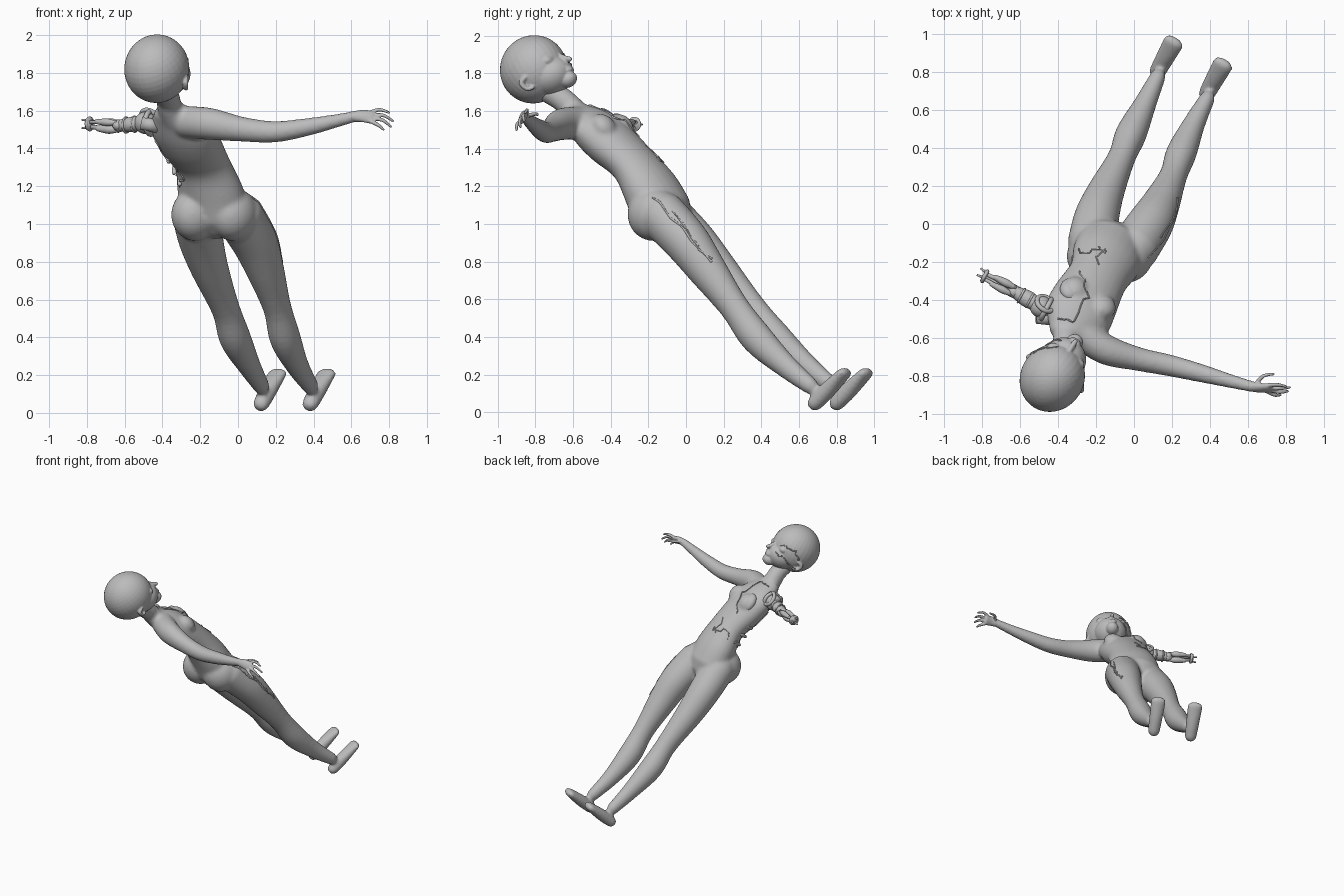
import bpy, bmesh, math, random
from mathutils import Vector, Matrix

random.seed(4)
cube = bpy.data.objects.get("Cube")
if cube:
    bpy.data.objects.remove(cube)

grey = bpy.data.materials.new("plain grey")
grey.use_nodes = True
grey.diffuse_color = (0.5, 0.5, 0.5, 1)
grey.node_tree.nodes["Principled BSDF"].inputs["Base Color"].default_value = (0.5, 0.5, 0.5, 1)

# Body frame: side, forward and along the leaning spine
SIDE = Vector((0.83, -0.55, 0)).normalized()
FRONT = Vector((0.44, 0.63, 0.65)).normalized()
SPINE = SIDE.cross(FRONT).normalized()


def catmull(a, b, c, d, t):
    return 0.5 * (2 * b + (c - a) * t + (2 * a - 5 * b + 4 * c - d) * t * t
                  + (3 * b - a - 3 * c + d) * t ** 3)


def loft(bm, points, side=SIDE, steps=5, segs=24):
    """Closed tube through (x, y, z, half width, half depth), with rounded ends."""
    pts = [Vector(p if len(p) == 5 else (*p, p[3])) for p in points]
    path = []
    for i in range(len(pts) - 1):
        a, d = pts[max(i - 1, 0)], pts[min(i + 2, len(pts) - 1)]
        path += [catmull(a, pts[i], pts[i + 1], d, k / steps) for k in range(steps)]
    path.append(pts[-1])
    for end, inner in ((0, 1), (-1, -2)):
        out = (path[end].xyz - path[inner].xyz).normalized()
        base, cap = path[end].copy(), []
        for deg in (35, 65):
            c, s = math.cos(math.radians(deg)), math.sin(math.radians(deg))
            r = min(base[3], base[4])
            cap.append(Vector((*(base.xyz + out * r * s), base[3] * c, base[4] * c)))
        path = cap[::-1] + path if end == 0 else path + cap
    rings = []
    for i, p in enumerate(path):
        t = (path[min(i + 1, len(path) - 1)].xyz - path[max(i - 1, 0)].xyz).normalized()
        u = (side - t * side.dot(t)).normalized()
        v = t.cross(u)
        rings.append([bm.verts.new(p.xyz + u * p[3] * math.cos(a) + v * p[4] * math.sin(a))
                      for a in (math.tau * k / segs for k in range(segs))])
    for r, q in zip(rings, rings[1:]):
        for k in range(segs):
            n = (k + 1) % segs
            bm.faces.new((r[k], r[n], q[n], q[k]))
    bm.faces.new(rings[0][::-1])
    bm.faces.new(rings[-1])


def ball(bm, centre, size, axes=(SIDE, FRONT, SPINE)):
    """Ellipsoid with its radii measured along the given axes."""
    m = Matrix([a * s for a, s in zip(axes, size)]).transposed().to_4x4()
    m.translation = centre
    bmesh.ops.create_uvsphere(bm, u_segments=32, v_segments=20, radius=1, matrix=m)


def finish(name, bm, voxel=0, smooth=6):
    bmesh.ops.recalc_face_normals(bm, faces=bm.faces)
    for f in bm.faces:
        f.smooth = True
    mesh = bpy.data.meshes.new(name)
    bm.to_mesh(mesh)
    bm.free()
    mesh.materials.append(grey)
    ob = bpy.data.objects.new(name, mesh)
    bpy.context.collection.objects.link(ob)
    if voxel:
        rm = ob.modifiers.new("blend", 'REMESH')
        rm.mode, rm.voxel_size, rm.use_smooth_shade = 'VOXEL', voxel, True
        sm = ob.modifiers.new("soften", 'SMOOTH')
        sm.factor, sm.iterations = 0.5, smooth
    return ob


# Body: torso, neck, limbs and feet blended into one skin
bm = bmesh.new()
loft(bm, [(-.12, -.13, 1.07, .19, .15), (-.15, -.19, 1.19, .185, .135), (-.19, -.28, 1.32, .16, .113),
          (-.255, -.4, 1.43, .178, .122), (-.3, -.49, 1.51, .18, .11), (-.335, -.57, 1.57, .125, .075)])
loft(bm, [(-.33, -.56, 1.55, .095, .07), (-.36, -.61, 1.615, .068), (-.37, -.655, 1.66, .064),
          (-.39, -.73, 1.71, .068)])
loft(bm, [(-.28, -.57, 1.54, .085), (-.15, -.66, 1.53, .085, .08), (.02, -.71, 1.502, .066, .063),
          (.19, -.745, 1.488, .057), (.36, -.787, 1.512, .048), (.52, -.83, 1.546, .036),
          (.62, -.855, 1.57, .03)], Vector((0, 0, 1)))
for s in (1, -1):
    ball(bm, Vector((-.27, -.44, 1.465)) + SIDE * s * .085 + FRONT * .082, (.07, .055, .075))
    ball(bm, Vector((-.125, -.165, 1.05)) + Vector((.1, -.012, 0)) * s, (.122, .14, .14))
LEGS = {
    "left": [(0, -.13, 1.05, .13), (.085, 0, .91, .122), (.143, .11, .76, .1, .105),
             (.207, .255, .56, .073, .08), (.25, .375, .395, .08, .087),
             (.315, .525, .25, .059, .064), (.385, .66, .14, .042, .046)],
    "right": [(-.225, -.1, 1.05, .125), (-.195, .04, .91, .118), (-.148, .17, .76, .098, .103),
              (-.065, .35, .55, .073, .08), (-.015, .475, .395, .082, .087),
              (.06, .635, .25, .059, .064), (.125, .775, .14, .042, .046)]}
for leg in LEGS.values():
    loft(bm, leg)
    x, y, z = leg[-1][:3]
    loft(bm, [(x - .002, y + .026, z - .092, .045, .042), (x + .036, y + .095, z - .02, .05, .044),
              (x + .084, y + .182, z + .068, .058, .03)])
body = finish("body_skin", bm, .011, 11)

# Head: skull, jaw, nose, lips, eyelids and ears
HC = Vector((-.43, -.81, 1.822))
HF = Vector((.44, .70, .56)).normalized()
HS = Vector((.847, -.532, 0)).normalized()
HU = HS.cross(HF).normalized()
HEAD = (HS, HF, HU)


def at(s, f, u):
    return HC + HS * s + HF * f + HU * u


bm = bmesh.new()
ball(bm, HC, (.168, .185, .18), HEAD)
ball(bm, at(0, .075, -.095), (.118, .122, .1), HEAD)
ball(bm, at(0, .15, -.168), (.045, .05, .04), HEAD)
loft(bm, [(*at(0, .17, -.02), .012), (*at(0, .195, -.06), .015), (*at(0, .218, -.082), .014)], HS)
for u in (-.118, -.134):
    ball(bm, at(0, .188, u), (.032, .017, .009), HEAD)
for s in (1, -1):
    loft(bm, [(*at(s * .155, .015, -.06), .012), (*at(s * .165, -.02, -.075), .014),
              (*at(s * .15, -.015, -.115), .012), (*at(s * .135, .01, -.125), .01)], HF)
    ball(bm, at(s * .068, .14, -.04), (.042, .027, .026), HEAD)
head = finish("head", bm, .006, 4)

# Whole hand: palm, four spread fingers and a thumb
bm = bmesh.new()
loft(bm, [(.61, -.853, 1.568, .028), (.66, -.862, 1.572, .035, .022), (.71, -.865, 1.565, .038, .018)],
     Vector((0, .5, 1)))
for root, mid, tip in (((.70, -.85, 1.59), (.75, -.845, 1.605), (.80, -.855, 1.59)),
                       ((.71, -.86, 1.575), (.77, -.865, 1.575), (.82, -.86, 1.545)),
                       ((.71, -.87, 1.56), (.765, -.885, 1.55), (.81, -.88, 1.515)),
                       ((.70, -.88, 1.545), (.74, -.9, 1.525), (.77, -.9, 1.5)),
                       ((.64, -.845, 1.575), (.68, -.80, 1.585), (.735, -.79, 1.58))):
    loft(bm, [(*root, .012), (*mid, .01), (*tip, .007)], Vector((0, .6, .8)), 4, 12)
finish("left_hand", bm, .005, 2)

# Mechanical arm: shoulder joint, collars, twin rods, elbow, wrist and claw
S, E, W = Vector((-.48, -.44, 1.535)), Vector((-.63, -.355, 1.52)), Vector((-.785, -.275, 1.53))
ARM = (W - S).normalized()
ACROSS = ARM.cross(Vector((0, 0, 1))).normalized()


def rod(bm, a, b, r, r2=None, segs=20):
    m = (b - a).to_track_quat('Z', 'Y').to_matrix().to_4x4()
    m.translation = (a + b) / 2
    bmesh.ops.create_cone(bm, cap_ends=True, segments=segs, radius1=r, radius2=r2 or r,
                          depth=(b - a).length, matrix=m)


def ring(bm, centre, axis, radius, thick):
    u = axis.orthogonal().normalized()
    v = axis.cross(u)
    rows = []
    for i in range(32):
        a = math.tau * i / 32
        d = u * math.cos(a) + v * math.sin(a)
        rows.append([bm.verts.new(centre + d * (radius + thick * math.cos(b)) + axis * thick * math.sin(b))
                     for b in (math.tau * k / 10 for k in range(10))])
    for i in range(32):
        r, q = rows[i], rows[(i + 1) % 32]
        for k in range(10):
            bm.faces.new((r[k], r[k - 1], q[k - 1], q[k]))


bm = bmesh.new()
ball(bm, S + ARM * .01, (.06, .058, .06))
ring(bm, S - ARM * .02, ARM, .06, .014)
ring(bm, S + Vector((.015, .02, .03)), FRONT, .05, .013)
rod(bm, S + Vector((.06, -.06, -.02)), S + Vector((-.03, -.05, .0)), .035)
loft(bm, [(*(S + ARM * .05), .04), (*S.lerp(E, .6), .044, .04), (*E, .03)], ACROSS)
for t in (.45, .75):
    ring(bm, S.lerp(E, t), ARM, .04, .006)
ball(bm, E, (.032, .032, .036))
rod(bm, E - ACROSS * .035, E + ACROSS * .035, .02)
for s, z, r in ((1, .015, .014), (-1, .015, .013), (0, -.022, .016)):
    off = ACROSS * s * .02 + Vector((0, 0, z))
    rod(bm, E + off, W + off * .7, r, r * .7)
    loft(bm, [(*(E + off).lerp(W + off, .1), r), (*(E + off).lerp(W + off, .35), r * 1.5),
              (*(E + off).lerp(W + off, .7), r)], ACROSS)
rod(bm, W - ARM * .01, W + ARM * .012, .034)
ring(bm, W, ARM, .032, .008)
for a in range(3):
    d = ACROSS * math.cos(a * 2.1) + Vector((0, 0, 1)) * math.sin(a * 2.1)
    rod(bm, W + d * .02, W + d * .026 + ARM * .04, .008, .005, 10)
finish("mechanical_arm", bm)

# Exposed chest plate and side ribs
bm = bmesh.new()
ball(bm, (-.325, -.345, 1.52), (.065, .045, .08))
for i in range(4):
    c = Vector((-.385, -.31, 1.43)).lerp(Vector((-.3, -.2, 1.25)), i / 3)
    loft(bm, [(*(c - FRONT * .06 + SIDE * .02), .012), (*c, .014),
              (*(c + FRONT * .06 + SIDE * .04), .012)], SPINE, 5, 12)
finish("exposed_ribs", bm)

# Torn skin edges: jagged strips following the surface
bpy.context.view_layer.update()
graph = bpy.context.evaluated_depsgraph_get()


def tear(name, target, guide, jag=.02, width=.008, count=5):
    surface = target.evaluated_get(graph)
    pts = []
    for a, b in zip(guide, guide[1:]):
        for k in range(count):
            p = Vector(a).lerp(Vector(b), k / count)
            p += Vector([random.uniform(-jag, jag) for _ in range(3)])
            hit, loc, nor, _ = surface.closest_point_on_mesh(p)
            if hit:
                pts.append((*(loc + nor * .001), random.uniform(.4, 1) * width, .004))
    bm = bmesh.new()
    loft(bm, pts, Vector((.3, .5, .8)), 2, 8)
    finish(name, bm)


tear("thigh_tear", body, [(.08, -.17, 1.14), (.2, 0, .95), (.25, .17, .76)], .008)
tear("thigh_tear_inner", body, [(.12, -.07, 1.05), (.24, .06, .9), (.24, .15, .8)], .012)
tear("waist_tear_front", body, [(-.31, -.19, 1.24), (-.22, -.17, 1.31), (-.15, -.15, 1.33), (-.22, -.24, 1.4)])
tear("waist_tear_back", body, [(-.5, -.45, 1.4), (-.38, -.35, 1.33), (-.3, -.28, 1.22), (-.35, -.2, 1.2)])
tear("chest_tear", body, [(-.27, -.25, 1.45), (-.24, -.35, 1.56), (-.3, -.5, 1.62), (-.42, -.52, 1.62)])
tear("face_tear_upper", head, [at(-.07, .17, -.02), at(-.13, .1, .0), at(-.17, 0, -.04)], .012)
tear("face_tear_lower", head, [at(-.07, .17, -.08), at(-.12, .09, -.1), at(-.15, 0, -.12)], .012)
